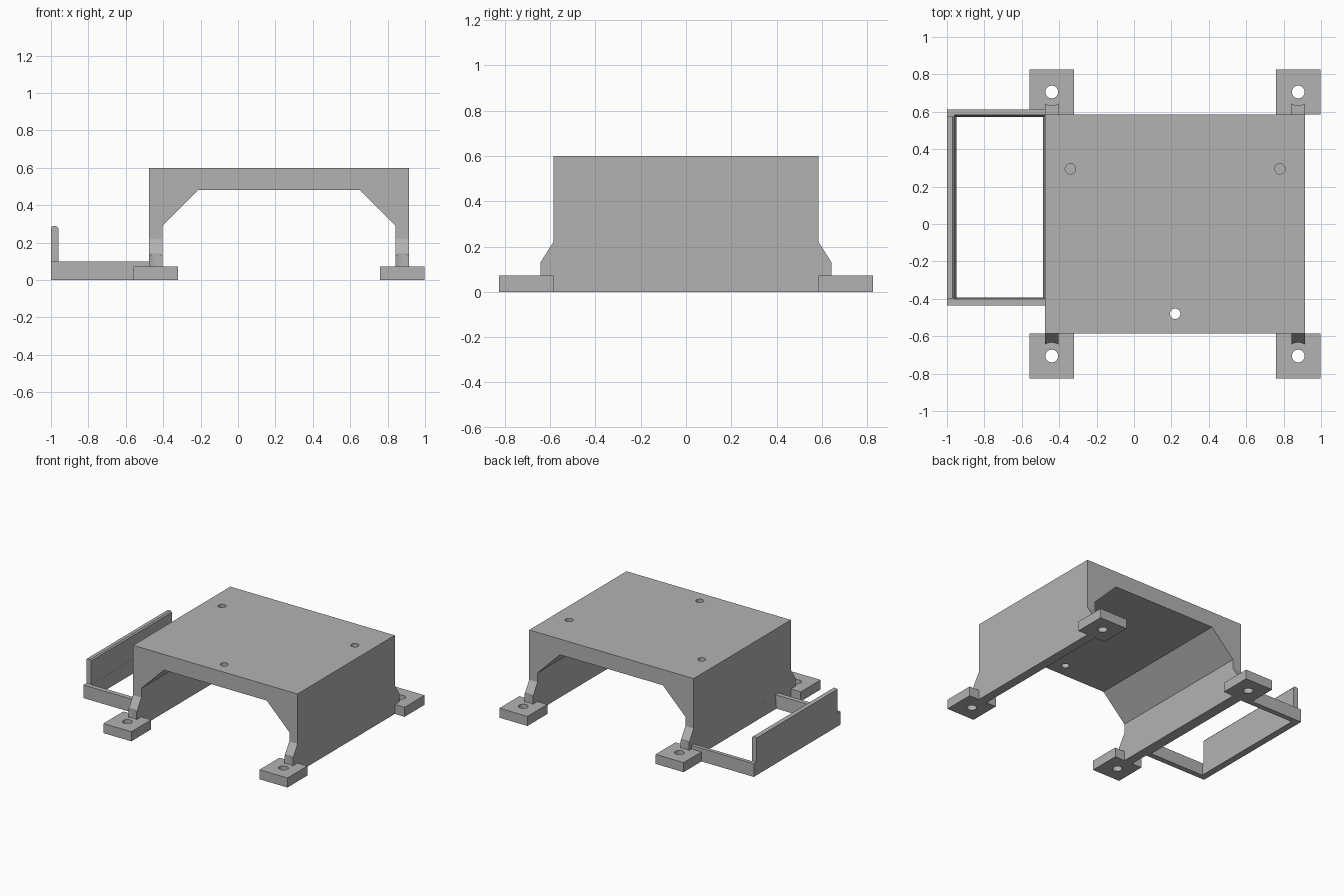
import bpy
import bmesh
from mathutils import Vector

cube = bpy.data.objects.get("Cube")
if cube:
    bpy.data.objects.remove(cube)

grey = bpy.data.materials.new("plain grey")
grey.use_nodes = True
grey.diffuse_color = (0.45, 0.45, 0.45, 1)
grey.node_tree.nodes["Principled BSDF"].inputs["Base Color"].default_value = grey.diffuse_color


def add_object(name, bm):
    bmesh.ops.recalc_face_normals(bm, faces=bm.faces)
    mesh = bpy.data.meshes.new(name)
    bm.to_mesh(mesh)
    bm.free()
    mesh.materials.append(grey)
    obj = bpy.data.objects.new(name, mesh)
    bpy.context.collection.objects.link(obj)
    return obj


def prism(name, points, axis, start, end):
    """Extrude a profile: (x, z) along y, or (y, z) along x."""
    bm = bmesh.new()
    place = (lambda a, b: (a, start, b)) if axis == "y" else (lambda a, b: (start, a, b))
    face = bm.faces.new([bm.verts.new(place(a, b)) for a, b in points])
    side = bmesh.ops.extrude_face_region(bm, geom=[face])["geom"]
    shift = end - start
    move = Vector((0, shift, 0)) if axis == "y" else Vector((shift, 0, 0))
    bmesh.ops.translate(bm, vec=move, verts=[v for v in side if isinstance(v, bmesh.types.BMVert)])
    return add_object(name, bm)


def box(name, x0, x1, y0, y1, z0, z1):
    return prism(name, [(x0, z0), (x1, z0), (x1, z1), (x0, z1)], "y", y0, y1)


def cylinder(x, y, z0, z1, radius):
    bm = bmesh.new()
    bmesh.ops.create_cone(bm, cap_ends=True, segments=32, radius1=radius, radius2=radius, depth=z1 - z0)
    bmesh.ops.translate(bm, vec=(x, y, (z0 + z1) / 2), verts=bm.verts)
    return add_object("cutter", bm)


def cut(obj, cutters):
    for cutter in cutters:
        cutter.hide_render = True
        mod = obj.modifiers.new("cut", "BOOLEAN")
        mod.operation = "DIFFERENCE"
        mod.solver = "EXACT"
        mod.object = cutter
    bpy.context.view_layer.update()
    result = bpy.data.meshes.new_from_object(obj.evaluated_get(bpy.context.evaluated_depsgraph_get()))
    obj.modifiers.clear()
    obj.data = result
    for cutter in cutters:
        bpy.data.objects.remove(cutter)
    bpy.ops.object.select_all(action="DESELECT")
    obj.select_set(True)
    bpy.context.view_layer.objects.active = obj
    bpy.ops.object.shade_smooth_by_angle(angle=0.5)


# Bridge body: two walls, a top plate and braced inner corners
left, right, depth, top = -0.475, 0.913, 0.586, 0.6
wall = 0.07
body = prism("bridge_body", [
    (left, 0), (left + wall, 0), (left + wall, 0.29), (left + 0.26, 0.48),
    (right - 0.26, 0.48), (right - wall, 0.29), (right - wall, 0),
    (right, 0), (right, top), (left, top)], "y", -depth, depth)

# One through hole at the front, two blind holes over the braces
cut(body, [cylinder(0.22, -0.48, 0.3, 0.7, 0.028),
           cylinder(-0.34, 0.295, 0.48, 0.7, 0.028),
           cylinder(0.78, 0.295, 0.48, 0.7, 0.028)])

# Mounting feet with screw holes, and gussets with screw head clearance
foot_top, half = 0.073, 0.118
for x_name, x in (("right", left + wall / 2), ("left", right - wall / 2)):
    for y_name, s in (("front", -1), ("back", 1)):
        label = f"{y_name}_{x_name}"
        y = s * 0.706
        near, far = sorted((s * depth, s * 0.826))
        foot = box(label + "_foot", x - half, x + half, near, far, 0, foot_top)
        cut(foot, [cylinder(x, y, -0.1, 0.2, 0.034)])
        gusset = prism(label + "_gusset", [
            (s * depth, foot_top), (s * 0.643, foot_top), (s * 0.643, 0.13), (s * depth, 0.22)],
            "x", x - wall / 2, x + wall / 2)
        cut(gusset, [cylinder(x, y, 0, 0.4, 0.072)])

# Side tray: open frame with slightly tapered inner faces
y0, y1 = -0.436, 0.611
frame = box("tray_frame", -1, left, y0, y1, 0, 0.1)
opening = box("opening_cutter", -0.948, left - 0.012, y0 + 0.042, y1 - 0.04, -0.0001, 0.1001)
for v in opening.data.vertices:
    if v.co.z > 0.05:
        v.co.x += -0.012 if v.co.x < -0.7 else 0.0119
        v.co.y += 0.012 if v.co.y > 0 else -0.006
cut(frame, [opening])

# Upright tray wall with eased top edges
prism("tray_wall", [(-1, 0.1), (-0.961, 0.1), (-0.961, 0.278), (-0.97, 0.288),
                    (-0.99, 0.288), (-1, 0.284)], "y", y0 + 0.038, y1 - 0.035)
